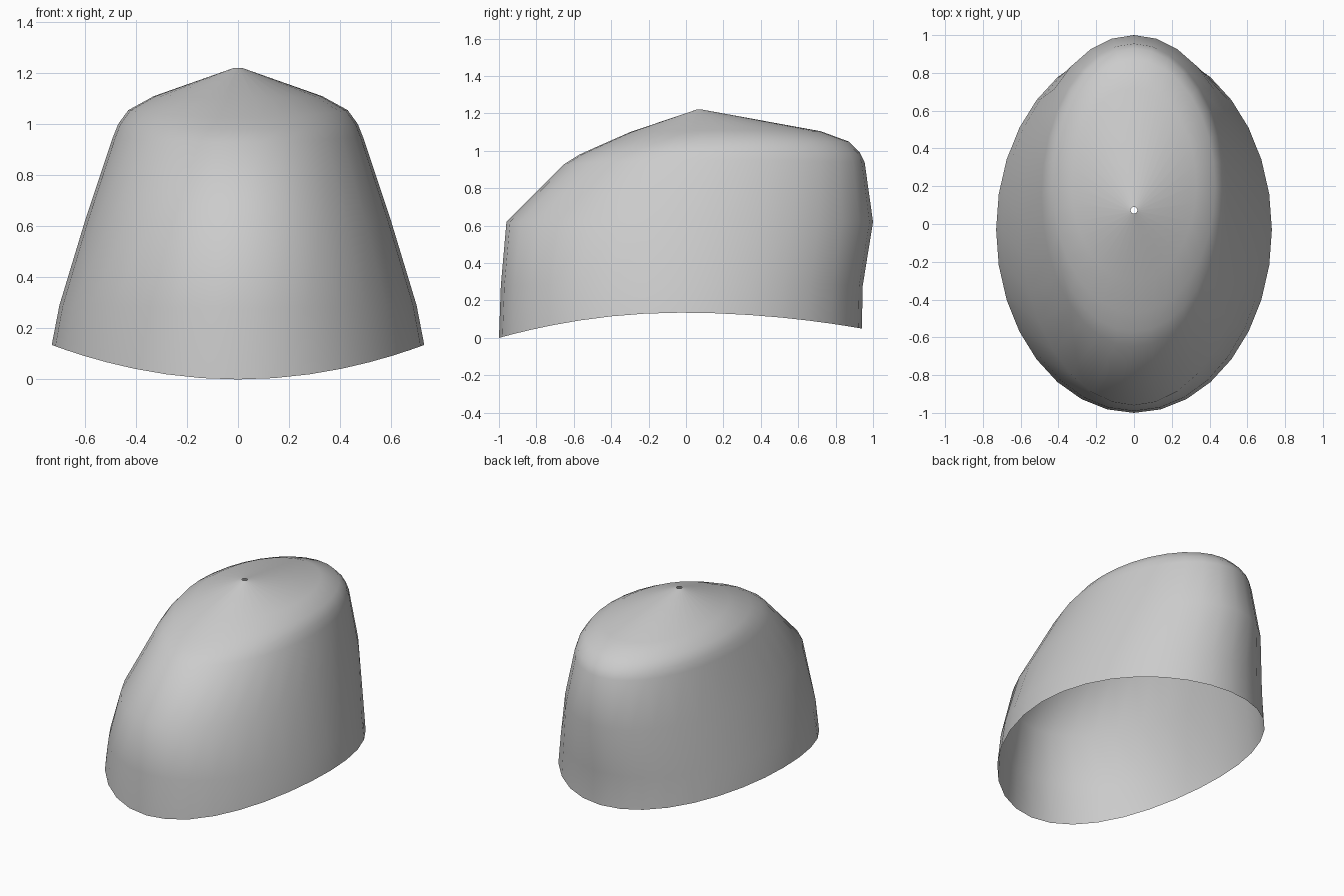
import bpy, bmesh, math

if "Cube" in bpy.data.objects:
    bpy.data.objects.remove(bpy.data.objects["Cube"])

SIDES = 32
# each ring: front (y, z), side (x, z), back (y, z)
RINGS = [
    ((-1.00, 0.00), (0.73, 0.135), (0.94, 0.05)),
    ((-0.99, 0.28), (0.70, 0.29), (0.945, 0.28)),
    ((-0.96, 0.62), (0.60, 0.62), (1.00, 0.62)),
    ((-0.65, 0.93), (0.49, 0.95), (0.955, 0.94)),
    ((-0.57, 0.98), (0.47, 1.00), (0.93, 0.99)),
    ((-0.47, 1.025), (0.43, 1.055), (0.87, 1.05)),
    ((-0.30, 1.10), (0.33, 1.11), (0.72, 1.105)),
    ((0.055, 1.22), (0.018, 1.22), (0.09, 1.22)),
]

# open shell lofted through elliptical rings, with a tiny hole at the peak
bm = bmesh.new()
loops = []
for (fy, fz), (sx, sz), (by, bz) in RINGS:
    loop = []
    for i in range(SIDES):
        a = 2 * math.pi * i / SIDES
        c, s = math.cos(a), math.sin(a)
        end = bz if s > 0 else fz
        y = (fy + by) / 2 + s * (by - fy) / 2
        loop.append(bm.verts.new((sx * c, y, sz + (end - sz) * s * s)))
    loops.append(loop)
for lo, hi in zip(loops, loops[1:]):
    for i in range(SIDES):
        j = (i + 1) % SIDES
        bm.faces.new((lo[i], lo[j], hi[j], hi[i])).smooth = True
mesh = bpy.data.meshes.new("domed_shell")
bm.to_mesh(mesh)
bm.free()

shell = bpy.data.objects.new("domed_shell", mesh)
bpy.context.collection.objects.link(shell)

mat = bpy.data.materials.new("light_grey")
mat.diffuse_color = (0.6, 0.6, 0.6, 1)
mat.use_nodes = True
mat.node_tree.nodes["Principled BSDF"].inputs["Base Color"].default_value = mat.diffuse_color
mesh.materials.append(mat)
